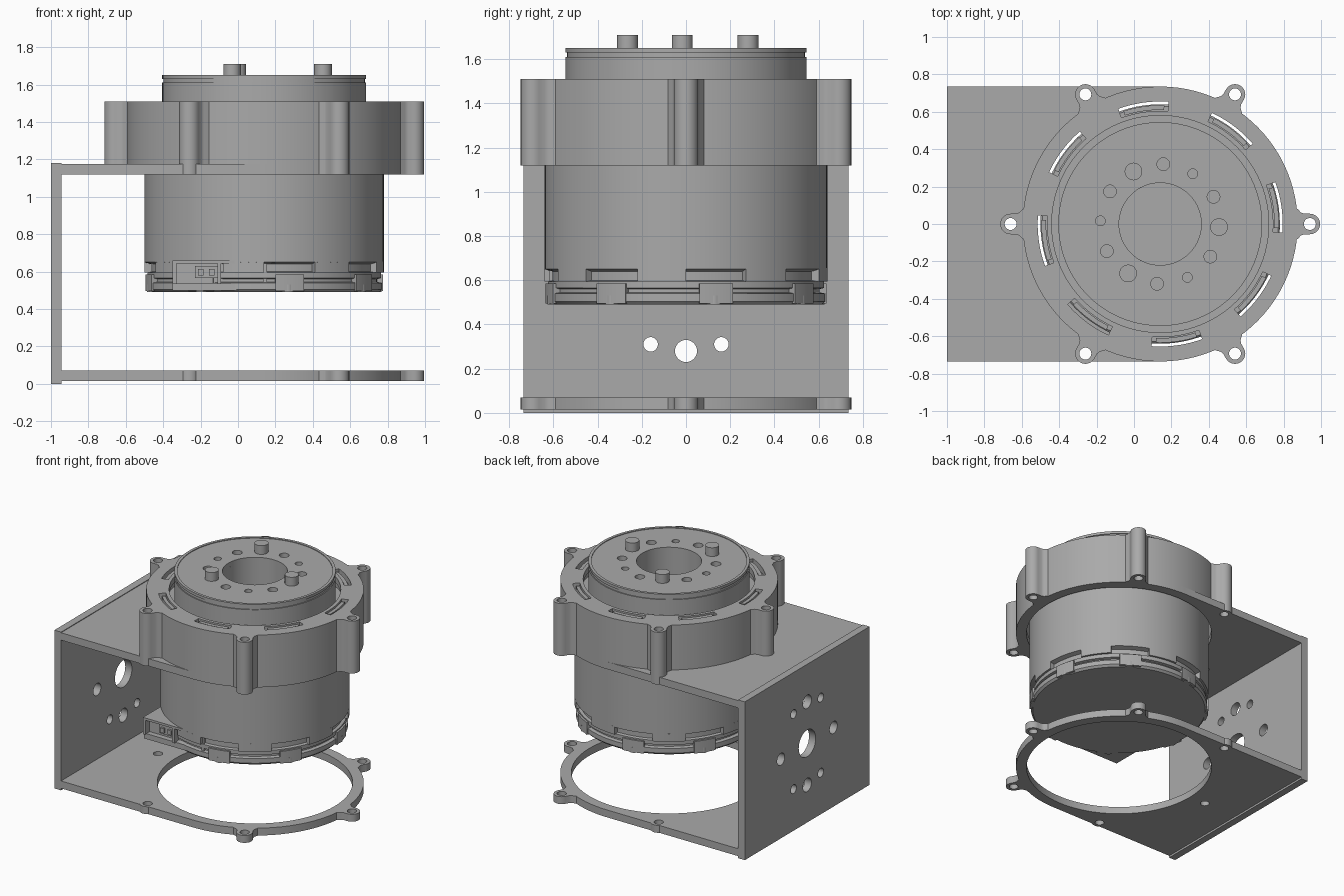
import bpy, bmesh, math
from math import sin, cos, radians, pi

cube = bpy.data.objects.get("Cube")
if cube:
    bpy.data.objects.remove(cube, do_unlink=True)

CX = 0.14        # motor axis
RING = 0.735     # outer radius of the mount
LUG_R = 0.80     # bolt circle of the lugs

metal = bpy.data.materials.new("plain grey")
metal.use_nodes = True
GREY = (0.4, 0.4, 0.4, 1)
metal.diffuse_color = GREY
bsdf = next(n for n in metal.node_tree.nodes if n.type == "BSDF_PRINCIPLED")
bsdf.inputs["Base Color"].default_value = GREY
bsdf.inputs["Roughness"].default_value = 0.6


def finish(name, mesh):
    obj = bpy.data.objects.new(name, mesh)
    bpy.context.collection.objects.link(obj)
    mesh.materials.clear()
    mesh.materials.append(metal)
    bpy.ops.object.select_all(action="DESELECT")
    obj.select_set(True)
    bpy.context.view_layer.objects.active = obj
    bpy.ops.object.shade_smooth_by_angle(angle=radians(35))
    return obj


def circle(x, y, r, n=32):
    return [(x + r * cos(2 * pi * i / n), y + r * sin(2 * pi * i / n)) for i in range(n)]


def arc(x, y, r, a0, a1, n=12):
    steps = [radians(a0 + (a1 - a0) * i / n) for i in range(n + 1)]
    return [(x + r * cos(a), y + r * sin(a)) for a in steps]


def sector(r0, r1, mid, width):
    a, b = mid - width / 2, mid + width / 2
    return arc(CX, 0, r1, a, b) + arc(CX, 0, r0, b, a)


def polar(r, deg):
    return CX + r * cos(radians(deg)), r * sin(radians(deg))


def turn(points, deg):
    c, s = cos(radians(deg)), sin(radians(deg))
    return [(CX + x * c - y * s, x * s + y * c) for x, y in points]


def slab(name, loops, lo, hi, facing_x=False):
    """Extrude a flat outline; further loops become holes."""
    curve = bpy.data.curves.new(name, "CURVE")
    curve.dimensions = "2D"
    curve.fill_mode = "BOTH"
    curve.extrude = (hi - lo) / 2
    for loop in loops:
        spline = curve.splines.new("POLY")
        spline.points.add(len(loop) - 1)
        for point, (x, y) in zip(spline.points, loop):
            point.co = (x, y, 0, 1)
        spline.use_cyclic_u = True
    temp = bpy.data.objects.new(name + " outline", curve)
    bpy.context.collection.objects.link(temp)
    graph = bpy.context.evaluated_depsgraph_get()
    mesh = bpy.data.meshes.new_from_object(temp.evaluated_get(graph))
    bpy.data.objects.remove(temp, do_unlink=True)
    bm = bmesh.new()
    bm.from_mesh(mesh)
    bmesh.ops.remove_doubles(bm, verts=bm.verts, dist=0.0001)
    mid = (lo + hi) / 2
    for v in bm.verts:
        x, y, z = v.co
        v.co = (z + mid, x, y) if facing_x else (x, y, z + mid)
    bmesh.ops.recalc_face_normals(bm, faces=bm.faces)
    bm.to_mesh(mesh)
    bm.free()
    return finish(name, mesh)


def lathe(name, profile, n=96):
    """Turn a profile of (radius, height) about the motor axis."""
    bm = bmesh.new()
    verts = [bm.verts.new((CX + r, 0, z)) for r, z in profile]
    edges = [bm.edges.new(pair) for pair in zip(verts, verts[1:])]
    bmesh.ops.spin(bm, geom=verts + edges, cent=(CX, 0, 0), axis=(0, 0, 1),
                   angle=2 * pi, steps=n, use_duplicate=False)
    bmesh.ops.remove_doubles(bm, verts=bm.verts, dist=0.0001)
    bmesh.ops.recalc_face_normals(bm, faces=bm.faces)
    mesh = bpy.data.meshes.new(name)
    bm.to_mesh(mesh)
    bm.free()
    return finish(name, mesh)


def box(name, x0, x1, y0, y1, z0, z1):
    return slab(name, [[(x0, y0), (x1, y0), (x1, y1), (x0, y1)]], z0, z1)


# Lug outline, flared where it meets the ring
side = [(0.70, 0.095), (0.735, 0.08), (0.752, 0.062), (0.77, 0.055)]
LUG = [(x, -y) for x, y in side] + arc(LUG_R, 0, 0.055, -90, 90) + side[::-1]


def lugs(name, z0, z1, angles):
    for a in angles:
        hole = circle(*polar(LUG_R, a), 0.032, 20)
        slab(f"{name}_{a}", [turn(LUG, a), hole], z0, z1)


# Two bracket plates: rectangle ending in a half circle, with a large opening
outline = [(-0.95, RING), (-0.95, -RING)] + arc(CX, 0, RING, -90, 90, 48)
plate_holes = [circle(*polar(LUG_R, a), 0.032, 20) for a in (120, 180, 240)]
for name, z0, z1 in (("lower_plate", 0.015, 0.07), ("upper_plate", 1.12, 1.175)):
    slab(name, [outline, circle(CX, 0, 0.66, 96)] + plate_holes, z0, z1)
    lugs(name + "_lug", z0, z1, (0, 60, 120, 240, 300))

# Back plate with its bolt pattern
MID = 0.59
wall = [(-RING, 0), (RING, 0), (RING, 1.18), (-RING, 1.18)]
wall_holes = [circle(0, MID, 0.1)]
for s in (-1, 1):
    wall_holes += [circle(0, MID + s * 0.31, 0.05), circle(s * 0.31, MID, 0.045)]
    wall_holes += [circle(s * 0.16, MID + t * 0.28, 0.033, 20) for t in (-1, 1)]
slab("back_plate", [wall] + wall_holes, -1.0, -0.945, facing_x=True)

# Mount housing: wall, slotted flange and full height lugs
slab("housing_wall", [circle(CX, 0, RING, 96), circle(CX, 0, 0.665, 96)], 1.17, 1.47)
slots = [sector(0.605, 0.655, 8 + 45 * k, 24) for k in range(8)]
slab("housing_flange", [circle(CX, 0, RING, 96), circle(CX, 0, 0.58, 96)] + slots, 1.465, 1.51)
lugs("housing_lug", 1.17, 1.51, range(0, 360, 60))
for k in range(8):
    slab(f"slot_tab_{k}", [sector(0.61, 0.635, 8 + 45 * k, 20)], 1.38, 1.50)

# Motor body with a blind bore
lathe("motor_body", [
    (0, 0.9), (0.22, 0.9), (0.22, 1.61), (0.545, 1.61), (0.545, 1.40),
    (0.63, 1.40), (0.64, 1.39), (0.64, 0.65), (0.605, 0.64), (0.605, 0.60),
    (0.625, 0.595), (0.625, 0.565), (0.605, 0.56), (0.605, 0.545),
    (0.63, 0.54), (0.63, 0.505), (0.615, 0.49), (0, 0.49)])

# Output face: alternating bolt holes, three pins
bolts = [circle(*polar(0.32, 30 * k - 3), 0.026 if k % 4 == 2 else 0.034, 20)
         for k in range(12) if k % 4]
slab("output_face", [circle(CX, 0, 0.538, 96), circle(CX, 0, 0.22, 64)] + bolts, 1.60, 1.645)
slab("output_lip", [circle(CX, 0, 0.545, 96), circle(CX, 0, 0.525, 96)], 1.63, 1.65)
for k in range(3):
    slab(f"pin_{k}", [circle(*polar(0.315, 120 * k - 3), 0.047)], 1.6, 1.71)

# Clips around the motor base
for k in range(8):
    a = 45 * k - 10
    slab(f"upper_clip_{k}", [sector(0.57, 0.64, a, 20)], 0.595, 0.655)
    slab(f"lower_clip_{k}", [sector(0.57, 0.638, a + 22.5, 14)], 0.495, 0.585)
    slab(f"foot_{k}", [circle(*polar(0.605, a + 22), 0.035, 16)], 0.49, 0.53)

# Connector block at the front with two framed sockets
box("connector_block", -0.35, 0.2, -0.57, -0.2, 0.535, 0.65)
box("connector_base", -0.35, 0.2, -0.61, -0.2, 0.50, 0.54)
box("connector_roof", -0.35, 0.2, -0.62, -0.3, 0.643, 0.66)
for x in (-0.34, -0.1, 0.145):
    box("socket_wall", x - 0.01, x + 0.01, -0.62, -0.5, 0.535, 0.65)
for x in (-0.17, 0.03):
    box("socket_core", x - 0.06, x + 0.06, -0.595, -0.5, 0.565, 0.63)
    for s in (-1, 1):
        box("socket_contact", x + s * 0.03 - 0.015, x + s * 0.03 + 0.015, -0.61, -0.5, 0.58, 0.615)
